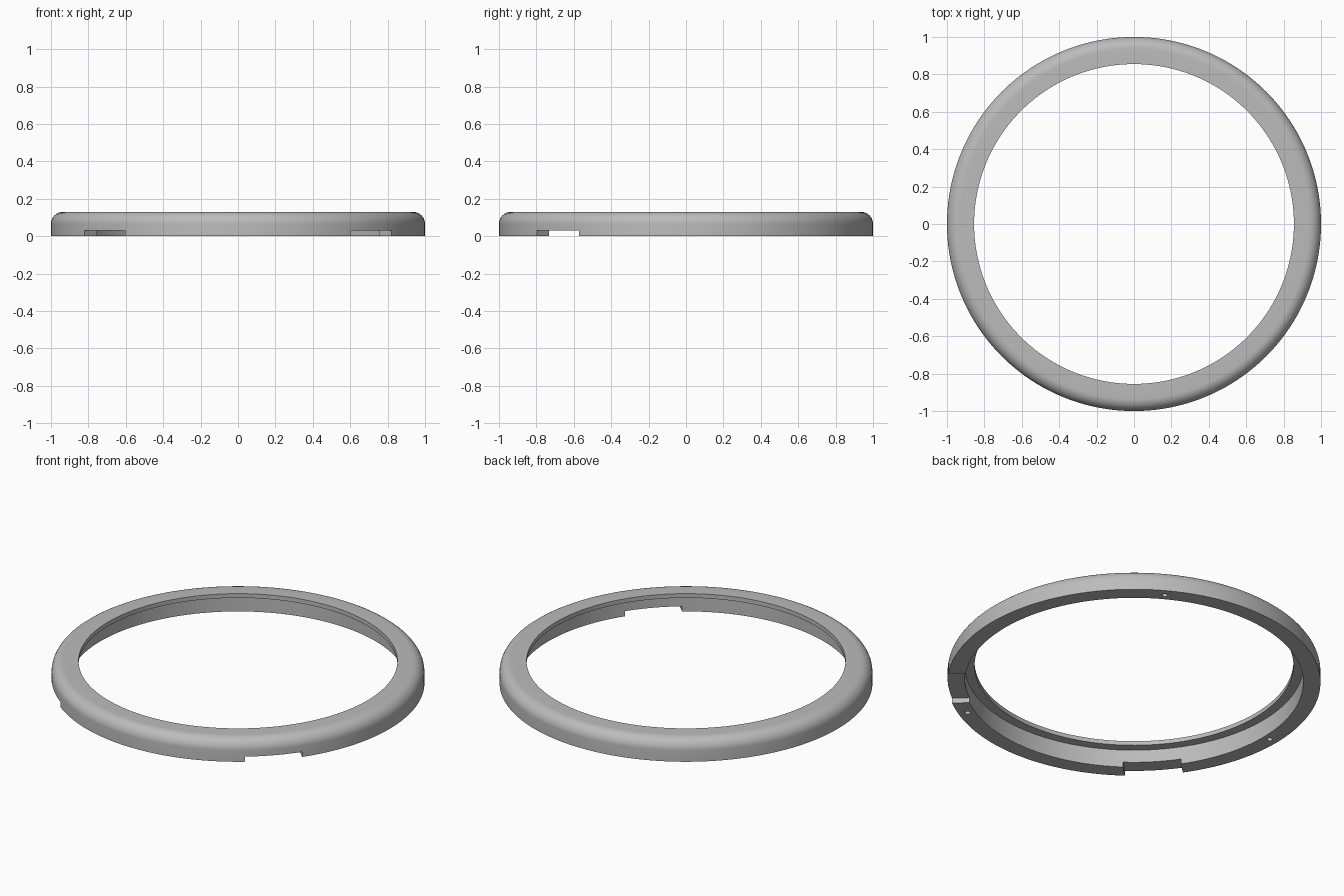
import bpy, bmesh
from math import sin, cos, pi, radians
from mathutils import Matrix, Vector

cube = bpy.data.objects.get("Cube")
if cube:
    bpy.data.objects.remove(cube, do_unlink=True)

HEIGHT, FILLET = 0.13, 0.065
TOP_HOLE, BOTTOM_HOLE, LIP = 0.855, 0.908, 0.025
SEGMENTS = 160

grey = bpy.data.materials.new("satin grey")
grey.use_nodes = True
grey.diffuse_color = (0.5, 0.5, 0.5, 1)
grey.node_tree.nodes["Principled BSDF"].inputs["Base Color"].default_value = (0.5, 0.5, 0.5, 1)


def add_object(name, bm):
    bmesh.ops.recalc_face_normals(bm, faces=bm.faces)
    mesh = bpy.data.meshes.new(name)
    bm.to_mesh(mesh)
    bm.free()
    mesh.materials.append(grey)
    obj = bpy.data.objects.new(name, mesh)
    bpy.context.collection.objects.link(obj)
    return obj


# Bezel ring: stepped cross-section with a rounded outer shoulder, revolved
profile = [(BOTTOM_HOLE, 0), (1, 0)]
for i in range(11):
    a = i / 10 * pi / 2
    profile.append((1 - FILLET + FILLET * cos(a), HEIGHT - FILLET + FILLET * sin(a)))
profile += [(TOP_HOLE, HEIGHT), (TOP_HOLE, HEIGHT - LIP), (BOTTOM_HOLE, HEIGHT - LIP)]

bm = bmesh.new()
loop = [bm.verts.new((r, 0, z)) for r, z in profile]
edges = [bm.edges.new((v, loop[(i + 1) % len(loop)])) for i, v in enumerate(loop)]
bmesh.ops.spin(bm, geom=loop + edges, axis=(0, 0, 1), cent=(0, 0, 0),
               angle=2 * pi, steps=SEGMENTS, use_merge=True)
bmesh.ops.remove_doubles(bm, verts=bm.verts, dist=1e-5)
ring = add_object("bezel_ring", bm)

cutters = []

# Two parallel-sided notches across the bottom rim
for side, angle in (("left", -43.8), ("right", -136.2)):
    bm = bmesh.new()
    turn = Matrix.Rotation(radians(angle), 4, 'Z')
    bmesh.ops.create_cube(bm, size=1, matrix=turn @ Matrix.Translation((0.95, 0, 0))
                          @ Matrix.Diagonal((0.3, 0.312, 0.06, 1)))
    cutters.append(add_object(side + "_notch_cutter", bm))

# Three blind screw holes in the bottom rim
for n, angle in enumerate((60, 180, 300), 1):
    bm = bmesh.new()
    place = Matrix.Rotation(radians(angle), 4, 'Z') @ Matrix.Translation((0.95, 0, 0.02))
    bmesh.ops.create_cone(bm, cap_ends=True, segments=20, radius1=0.015, radius2=0.015,
                          depth=0.12, matrix=place)
    cutters.append(add_object(f"screw_hole_cutter_{n}", bm))

bpy.ops.object.select_all(action='DESELECT')
bpy.context.view_layer.objects.active = ring
ring.select_set(True)
for cutter in cutters:
    cutter.hide_render = True
    mod = ring.modifiers.new(cutter.name, 'BOOLEAN')
    mod.operation, mod.solver, mod.object = 'DIFFERENCE', 'EXACT', cutter
    bpy.ops.object.modifier_apply(modifier=mod.name)
for cutter in cutters:
    bpy.data.objects.remove(cutter, do_unlink=True)

bpy.ops.object.shade_smooth_by_angle(angle=radians(30))
